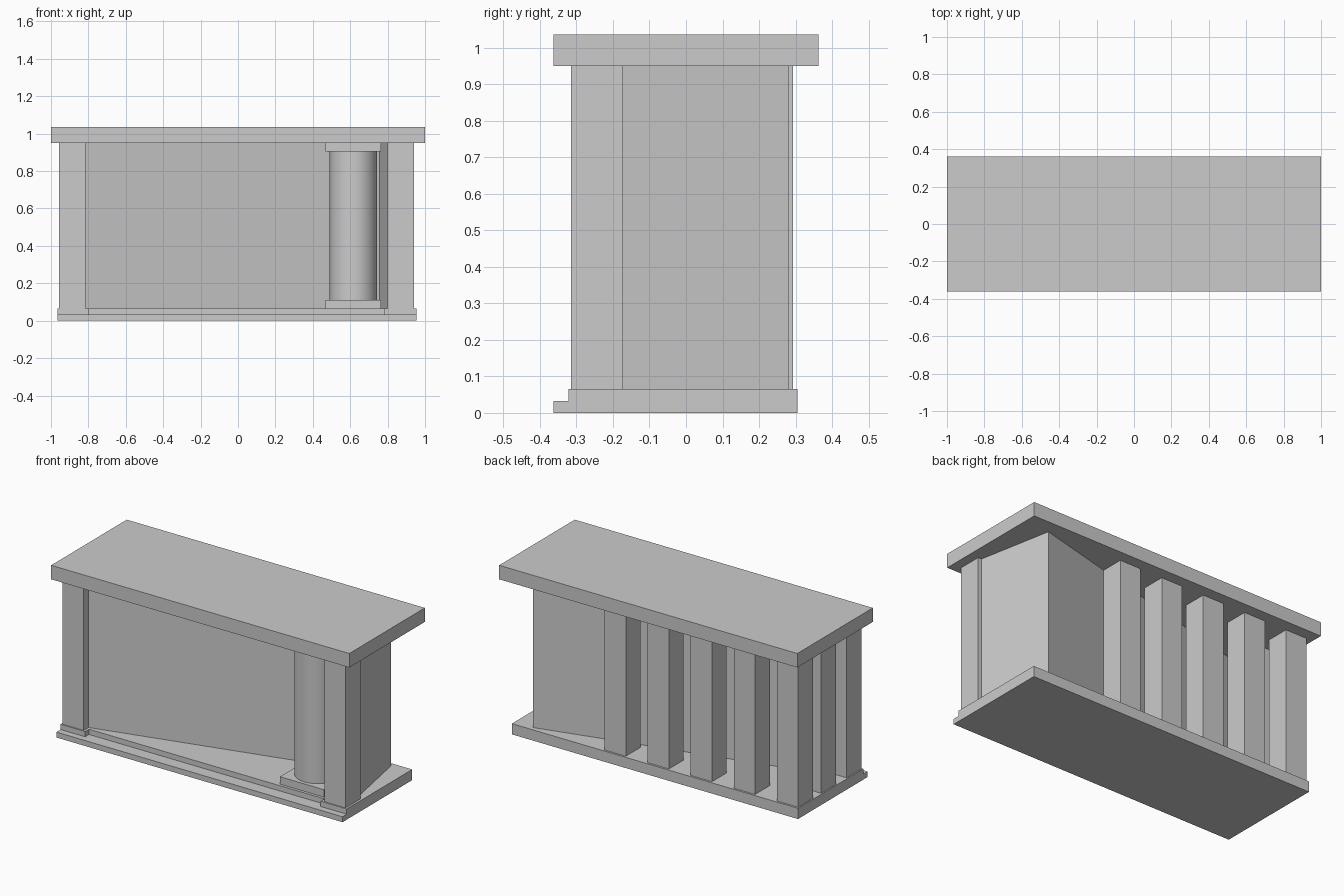
import bpy
import bmesh
import math

cube = bpy.data.objects.get("Cube")
if cube:
    bpy.data.objects.remove(cube, do_unlink=True)

stone = bpy.data.materials.new("grey_stone")
stone.use_nodes = True
GREY = (0.6, 0.6, 0.6, 1)
stone.diffuse_color = GREY
stone.node_tree.nodes["Principled BSDF"].inputs["Base Color"].default_value = GREY


def prism(name, outline, z0, z1):
    """Extrude a counter-clockwise plan outline from z0 up to z1."""
    bm = bmesh.new()
    face = bm.faces.new([bm.verts.new((x, y, z0)) for x, y in outline])
    ext = bmesh.ops.extrude_face_region(bm, geom=[face], use_keep_orig=True)
    for v in ext["geom"]:
        if isinstance(v, bmesh.types.BMVert):
            v.co.z = z1
    bmesh.ops.recalc_face_normals(bm, faces=bm.faces)
    mesh = bpy.data.meshes.new(name)
    bm.to_mesh(mesh)
    bm.free()
    mesh.materials.append(stone)
    obj = bpy.data.objects.new(name, mesh)
    bpy.context.collection.objects.link(obj)
    return obj


def box(name, x0, x1, y0, y1, z0, z1):
    return prism(name, [(x0, y0), (x1, y0), (x1, y1), (x0, y1)], z0, z1)


FLOOR, CEILING, STEP = 0.065, 0.95, 0.033
SIDE = 0.142

# Roof slab and stepped base
box("roof_slab", -1, 1, -0.362, 0.362, CEILING, 1.035)
box("base_step", -0.965, 0.955, -0.362, 0.305, 0, STEP)
prism("base_floor",
      [(-0.965, -0.322), (-0.8, -0.322), (-0.8, -0.285), (0.78, -0.285),
       (0.78, -0.322), (0.955, -0.322), (0.955, 0.305), (-0.965, 0.305)],
      STEP, FLOOR)

# Square pillars: front corners, left-end middle and a row along the back
for name, x, y in (("front_pillar_right", -0.957, -0.315),
                   ("front_pillar_left", 0.8, -0.315),
                   ("end_pillar", -0.957, -0.07)):
    box(name, x, x + SIDE, y, y + SIDE, FLOOR, CEILING)
for i in range(5):
    x = -0.957 + 0.289 * i
    box(f"back_pillar_{i + 1}", x, x + SIDE, 0.151, 0.151 + SIDE, FLOOR, CEILING)

# Slanting back wall that turns the corner into the end wall
prism("slanted_wall",
      [(-0.83, -0.272), (0.757, 0.133), (0.815, -0.18), (0.92, -0.18),
       (0.832, 0.28), (-0.83, -0.145)],
      FLOOR, CEILING)

# Round column between two square blocks
CX, CY, HALF = 0.617, -0.12, 0.148
LOW, HIGH = 0.11, 0.905
for name, z0, z1 in (("column_foot", FLOOR, LOW), ("column_cap", HIGH, CEILING)):
    box(name, CX - HALF, CX + HALF, CY - HALF, CY + HALF, z0, z1)
bpy.ops.mesh.primitive_cylinder_add(vertices=48, radius=0.127, depth=HIGH - LOW,
                                    location=(CX, CY, (LOW + HIGH) / 2))
column = bpy.context.object
column.name = "round_column"
column.data.materials.append(stone)
bpy.ops.object.shade_smooth_by_angle(angle=math.radians(30))
